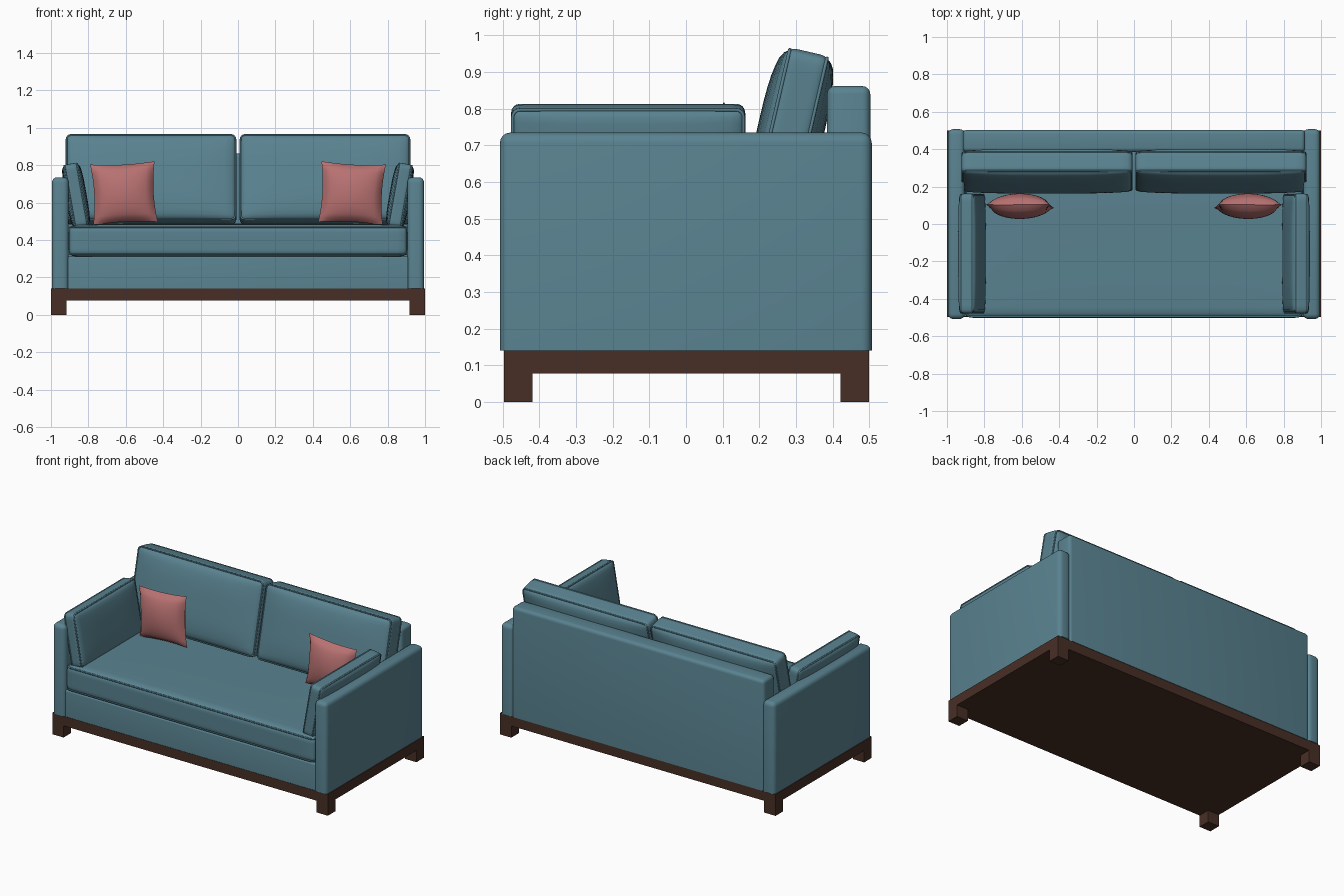
import bpy, bmesh, math
from mathutils import Matrix, Vector

cube = bpy.data.objects.get("Cube")
if cube:
    bpy.data.objects.remove(cube, do_unlink=True)


def material(name, rgb):
    m = bpy.data.materials.new(name)
    m.use_nodes = True
    m.diffuse_color = (*rgb, 1)
    bsdf = m.node_tree.nodes["Principled BSDF"]
    bsdf.inputs["Base Color"].default_value = (*rgb, 1)
    bsdf.inputs["Roughness"].default_value = 0.8
    return m


FABRIC = material("teal fabric", (0.10, 0.225, 0.28))
WOOD = material("dark brown wood", (0.065, 0.028, 0.019))
ROSE = material("rose fabric", (0.48, 0.165, 0.165))


def finish(name, data, mat, mirror):
    ob = bpy.data.objects.new(name, data)
    bpy.context.collection.objects.link(ob)
    data.materials.append(mat)
    if mirror:
        ob.modifiers.new("Mirror", "MIRROR").use_mirror_merge = False
    if ob.type == "MESH":
        bpy.ops.object.select_all(action="DESELECT")
        ob.select_set(True)
        bpy.context.view_layer.objects.active = ob
        bpy.ops.object.shade_smooth_by_angle(angle=math.radians(40))
    return ob


def to_mesh(name, bm):
    bmesh.ops.recalc_face_normals(bm, faces=bm.faces)
    me = bpy.data.meshes.new(name)
    bm.to_mesh(me)
    bm.free()
    return me


def block(name, lo, hi, mat, radius=0, mirror=False):
    """Box between two corners, rounded everywhere except around its foot."""
    lo, hi = Vector(lo), Vector(hi)
    bm = bmesh.new()
    bmesh.ops.create_cube(bm, size=1)
    for v in bm.verts:
        v.co = (lo + hi) / 2 + v.co * (hi - lo)
    if radius:
        edges = [e for e in bm.edges if max(v.co.z for v in e.verts) > lo.z + 1e-4]
        bmesh.ops.bevel(bm, geom=edges, offset=radius, segments=4,
                        profile=0.5, affect="EDGES")
    return finish(name, to_mesh(name, bm), mat, mirror)


def cushion(name, size, radius, bulge, matrix, mirror=False):
    """Stuffed rounded box; local y is the thin, bulging direction."""
    half = Vector(size) / 2
    bm = bmesh.new()
    bmesh.ops.create_cube(bm, size=2)
    bmesh.ops.subdivide_edges(bm, edges=bm.edges, cuts=17, use_grid_fill=True)
    for v in bm.verts:
        # crowd the grid towards the borders, then round them
        t = [math.sin(c * math.pi / 2) for c in v.co]
        p = Vector(a * b for a, b in zip(t, half))
        core = Vector(max(-(h - radius), min(h - radius, c)) for c, h in zip(p, half))
        d = p - core
        if d.length > 1e-6:
            p = core + d.normalized() * radius
        p.y += bulge * t[1] * (1 - t[0] ** 4) * (1 - t[2] ** 4)
        v.co = matrix @ p
    finish(name, to_mesh(name, bm), FABRIC, mirror)

    # piping round both broad faces
    crv = bpy.data.curves.new(name + "_piping", "CURVE")
    crv.dimensions = "3D"
    crv.bevel_depth = 0.005
    crv.bevel_resolution = 1
    for side in (-1, 1):
        pts = []
        for k in range(20):
            a = math.radians((k // 5) * 90 + (k % 5) * 22.5)
            sx = 1 if k // 5 in (0, 3) else -1
            sz = 1 if k // 5 in (0, 1) else -1
            pts.append(matrix @ Vector((
                sx * (half.x - radius) + radius * 0.8 * math.cos(a),
                side * (half.y - radius * 0.35),
                sz * (half.z - radius) + radius * 0.8 * math.sin(a))))
        s = crv.splines.new("POLY")
        s.points.add(len(pts) - 1)
        for sp, p in zip(s.points, pts):
            sp.co = (*p, 1)
        s.use_cyclic_u = True
    finish(name + "_piping", crv, FABRIC, mirror)


def pillow(name, width, height, depth, matrix):
    """Knife-edge pillow made from two domed sheets with pinched sides."""
    bm = bmesh.new()
    for side in (-1, 1):
        sheet = bmesh.ops.create_grid(bm, x_segments=16, y_segments=16, size=1)
        for v in sheet["verts"]:
            u, w = v.co.x, v.co.y
            dome = max(0, (1 - u * u) * (1 - w * w)) ** 0.5
            v.co = matrix @ Vector((
                u * width / 2 * (1 - 0.08 * (1 - w * w)),
                side * depth / 2 * dome,
                w * height / 2 * (1 - 0.06 * (1 - u * u))))
    bmesh.ops.remove_doubles(bm, verts=bm.verts, dist=1e-4)
    finish(name, to_mesh(name, bm), ROSE, True)


def place(loc, angle=0, axis="X"):
    return Matrix.Translation(loc) @ Matrix.Rotation(math.radians(angle), 4, axis)


# Wooden plinth and feet
block("plinth", (-1, -0.497, 0.077), (1, 0.5, 0.14), WOOD)
for label, y in (("front", -0.497), ("back", 0.422)):
    block(label + "_feet", (0.918, y, 0), (1, y + 0.078, 0.08), WOOD, mirror=True)

# Upholstered frame
block("arms", (0.905, -0.508, 0.14), (0.995, 0.507, 0.735), FABRIC, 0.028, True)
block("back_panel", (-0.915, 0.385, 0.14), (0.915, 0.503, 0.862), FABRIC, 0.022)
block("seat_base", (-0.91, -0.495, 0.14), (0.91, 0.4, 0.312), FABRIC, 0.008)

# Seat cushion lies flat, so its thin direction is turned upwards
cushion("seat_cushion", (1.81, 0.17, 0.9), 0.035, 0.008,
        place((0, -0.053, 0.396), 90))

# Loose cushions, leaning on the back and on the arms
cushion("back_cushions", (0.915, 0.125, 0.475), 0.03, 0.028,
        place((0.465, 0.282, 0.724), -13), True)
cushion("arm_cushions", (0.64, 0.085, 0.345), 0.025, 0.014,
        place((0.866, -0.158, 0.638), 10, "Y") @ Matrix.Rotation(math.pi / 2, 4, "Z"),
        True)

# Scatter pillows
pillow("scatter_pillows", 0.345, 0.325, 0.135,
       place((0.61, 0.095, 0.65), -3) @ Matrix.Rotation(math.radians(3), 4, "Y"))
